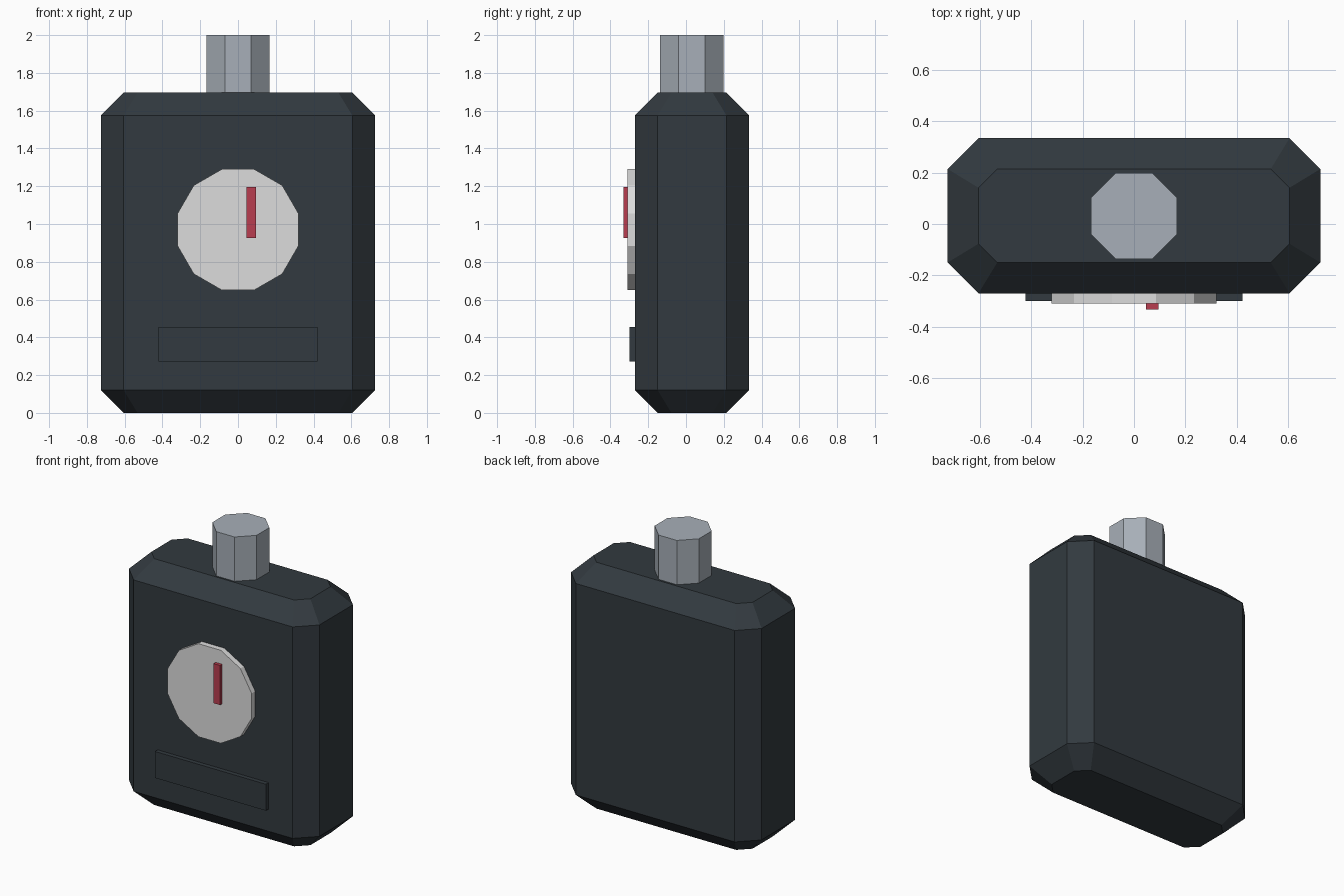
import bpy, bmesh, math
from mathutils import Matrix

cube = bpy.data.objects.get("Cube")
if cube:
    bpy.data.objects.remove(cube, do_unlink=True)


def material(name, rgb):
    m = bpy.data.materials.new(name)
    m.use_nodes = True
    m.diffuse_color = (*rgb, 1)
    m.node_tree.nodes["Principled BSDF"].inputs["Base Color"].default_value = (*rgb, 1)
    return m


charcoal = material("charcoal", (0.032, 0.042, 0.050))
steel = material("steel_grey", (0.386, 0.429, 0.479))
white = material("off_white", (0.72, 0.72, 0.72))
red = material("needle_red", (0.485, 0.048, 0.080))


def finish(name, bm, mat):
    bmesh.ops.recalc_face_normals(bm, faces=bm.faces)
    mesh = bpy.data.meshes.new(name)
    bm.to_mesh(mesh)
    bm.free()
    mesh.materials.append(mat)
    obj = bpy.data.objects.new(name, mesh)
    bpy.context.collection.objects.link(obj)
    return obj


def box(name, x, y, z, mat):
    bm = bmesh.new()
    bmesh.ops.create_cube(bm, size=1)
    for v in bm.verts:
        v.co = [lo + (c + 0.5) * (hi - lo) for c, (lo, hi) in zip(v.co, (x, y, z))]
    return finish(name, bm, mat)


def prism(name, sides, flat_radius, depth, centre, mat, tilt=0):
    """Regular prism with flats facing the axes."""
    bm = bmesh.new()
    r = flat_radius / math.cos(math.pi / sides)
    bmesh.ops.create_cone(bm, cap_ends=True, segments=sides, radius1=r, radius2=r, depth=depth)
    bm.transform(Matrix.Translation(centre) @ Matrix.Rotation(tilt, 4, "X")
                 @ Matrix.Rotation(math.pi / sides, 4, "Z"))
    return finish(name, bm, mat)


def ring(bm, hx, hy, cut, cy, z):
    """Rectangle with chamfered corners at height z."""
    pts = []
    for sx, sy in ((1, 1), (-1, 1), (-1, -1), (1, -1)):
        corner = [(sx * hx, sy * (hy - cut)), (sx * (hx - cut), sy * hy)]
        pts += corner if sx == sy else corner[::-1]
    return [bm.verts.new((x, y + cy, z)) for x, y in pts]


# Flask body: chamfered on every edge
bm = bmesh.new()
W, D, H, C, CY = 0.725, 0.302, 1.695, 0.12, 0.032
rings = [ring(bm, W - C, D - C, 0.073, CY, 0),
         ring(bm, W, D, C, CY, C),
         ring(bm, W, D, C, CY, H - C),
         ring(bm, W - C, D - C, 0.073, CY, H)]
for a, b in zip(rings, rings[1:]):
    for i in range(8):
        j = (i + 1) % 8
        bm.faces.new((a[i], a[j], b[j], b[i]))
bm.faces.new(rings[0])
bm.faces.new(rings[-1])
finish("body", bm, charcoal)

# Octagonal cap on top
prism("cap", 8, 0.168, 0.315, (0, 0.031, 1.8425), steel)

# Dial, needle and label plate on the front
prism("dial", 12, 0.32, 0.06, (0, -0.279, 0.97), white, math.pi / 2)
box("needle", (0.046, 0.096), (-0.332, -0.30), (0.925, 1.197), red)
box("label_plate", (-0.422, 0.422), (-0.30, -0.26), (0.273, 0.455), charcoal)
